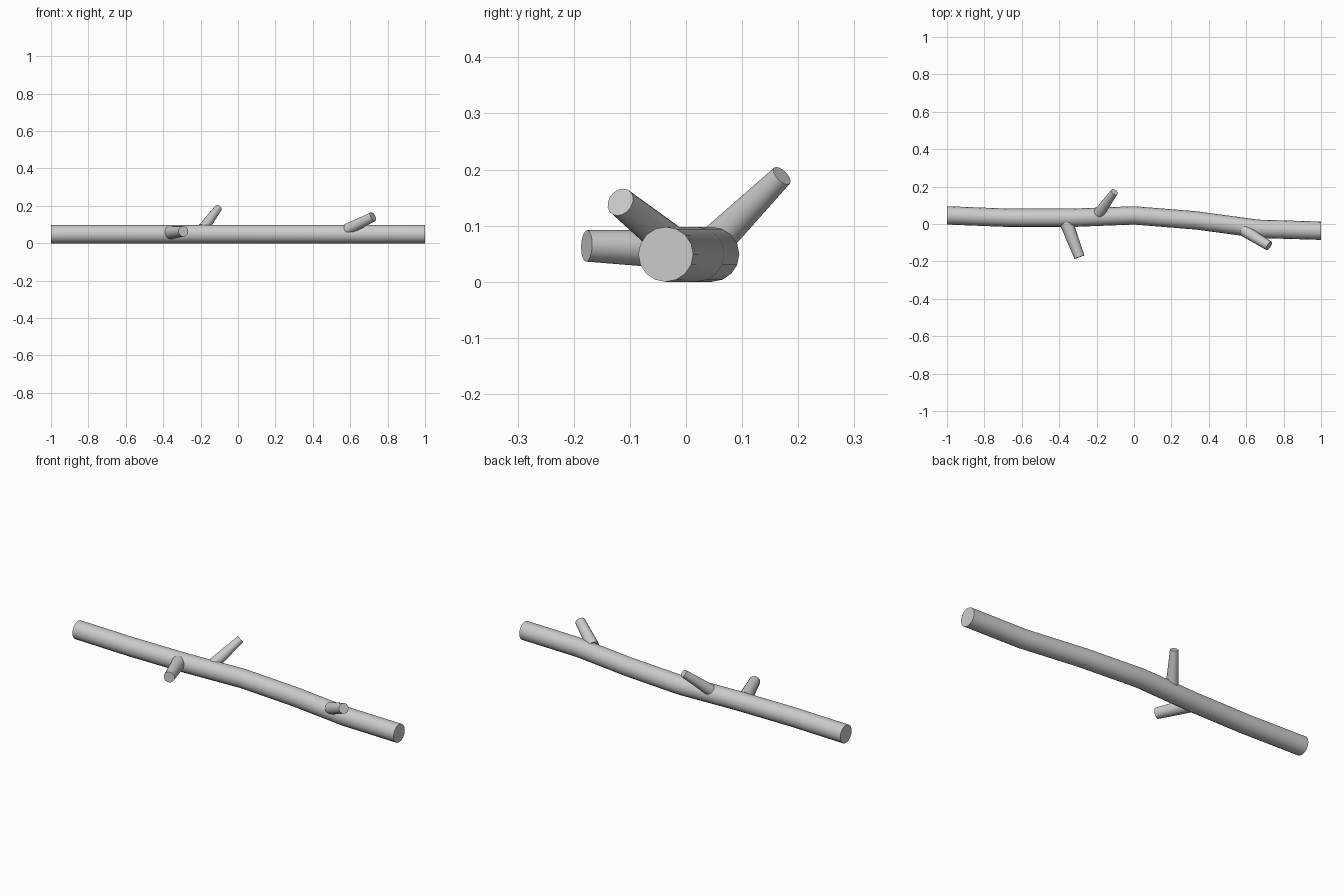
import bpy, bmesh, math
from mathutils import Vector

if "Cube" in bpy.data.objects:
    bpy.data.objects.remove(bpy.data.objects["Cube"])

SIDES = 16

def tube(name, path, radii, axis=None):
    """Capped round tube swept along a path; rings face 'axis' or the path direction."""
    pts = [Vector(p) for p in path]
    direction = Vector(axis) if axis else (pts[-1] - pts[0]).normalized()
    u = direction.cross(Vector((0, 0, 1))).normalized()
    v = u.cross(direction)
    bm = bmesh.new()
    rings = []
    for p, r in zip(pts, radii):
        angles = [2 * math.pi * i / SIDES for i in range(SIDES)]
        rings.append([bm.verts.new(p + r * (math.cos(a) * u + math.sin(a) * v)) for a in angles])
    for a, b in zip(rings, rings[1:]):
        for i in range(SIDES):
            j = (i + 1) % SIDES
            bm.faces.new((a[i], a[j], b[j], b[i]))
    bm.faces.new(rings[0])
    bm.faces.new(rings[-1])
    bmesh.ops.recalc_face_normals(bm, faces=bm.faces)
    mesh = bpy.data.meshes.new(name)
    bm.to_mesh(mesh)
    bm.free()
    obj = bpy.data.objects.new(name, mesh)
    bpy.context.collection.objects.link(obj)
    bpy.ops.object.select_all(action='DESELECT')
    obj.select_set(True)
    bpy.context.view_layer.objects.active = obj
    bpy.ops.object.shade_smooth_by_angle(angle=math.radians(35))
    return obj

# Main stem, gently waving in y
wave = [0.046, 0.033, 0.033, 0.046, 0.019, -0.026, -0.036]
stem = [(-1 + i / 3, y, 0.049) for i, y in enumerate(wave)]
tube("main_stem", stem, [0.049] * len(stem), axis=(1, 0, 0))

# Tapered twig stubs, bases buried in the stem
twigs = [
    ("front_twig", (-0.362, 0.008, 0.057), (-0.292, -0.177, 0.064), 0.036, 0.028),
    ("back_twig", (-0.187, 0.058, 0.077), (-0.105, 0.171, 0.189), 0.030, 0.020),
    ("end_twig", (0.585, -0.033, 0.074), (0.722, -0.117, 0.142), 0.032, 0.026),
]
for name, base, tip, r0, r1 in twigs:
    tube(name, [base, tip], [r0, r1])
